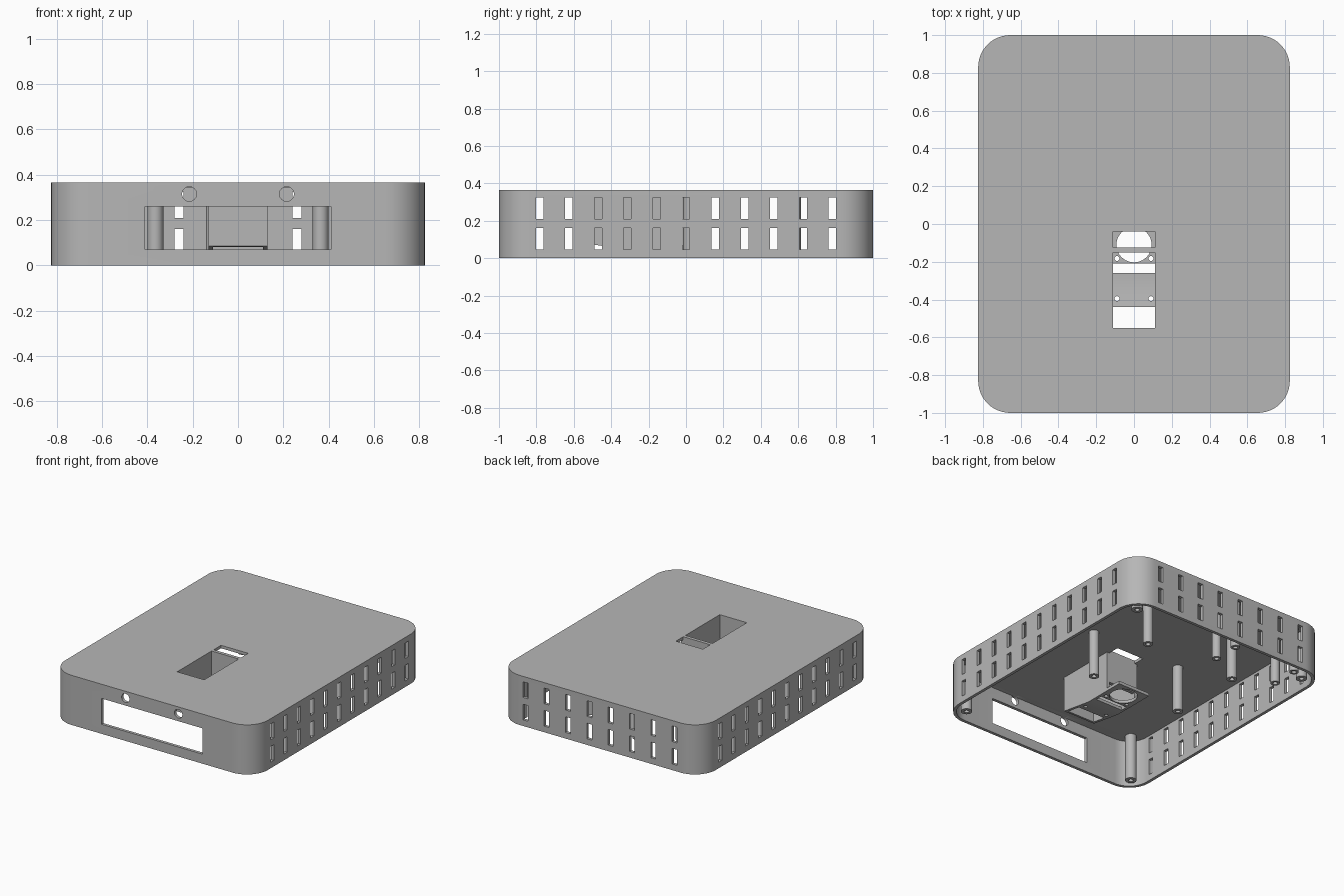
import bpy, bmesh, math
from mathutils import Matrix, Vector

if "Cube" in bpy.data.objects:
    bpy.data.objects.remove(bpy.data.objects["Cube"])

grey = bpy.data.materials.new("plain grey")
grey.diffuse_color = (0.47, 0.47, 0.47, 1)
grey.use_nodes = True
grey.node_tree.nodes["Principled BSDF"].inputs["Base Color"].default_value = grey.diffuse_color

HX, HY, H, R, WALL = 0.825, 1.0, 0.365, 0.17, 0.022


def finish(name, bm, smooth=True):
    bmesh.ops.recalc_face_normals(bm, faces=bm.faces)
    me = bpy.data.meshes.new(name)
    bm.to_mesh(me)
    bm.free()
    me.materials.append(grey)
    ob = bpy.data.objects.new(name, me)
    bpy.context.collection.objects.link(ob)
    if smooth:
        shade(ob)
    return ob


def select(ob):
    bpy.ops.object.select_all(action='DESELECT')
    ob.select_set(True)
    bpy.context.view_layer.objects.active = ob


def shade(ob):
    select(ob)
    bpy.ops.object.shade_smooth_by_angle(angle=math.radians(30))


def prism(bm, points, offset):
    """Extrude a closed loop of 3D points along an offset."""
    f = bm.faces.new([bm.verts.new(p) for p in points])
    ext = bmesh.ops.extrude_face_region(bm, geom=[f])
    bmesh.ops.translate(bm, vec=offset,
                        verts=[v for v in ext["geom"] if isinstance(v, bmesh.types.BMVert)])


def box(bm, x0, x1, y0, y1, z0, z1):
    m = Matrix.Translation(((x0 + x1) / 2, (y0 + y1) / 2, (z0 + z1) / 2))
    bmesh.ops.create_cube(bm, size=1, matrix=m @ Matrix.Diagonal((x1 - x0, y1 - y0, z1 - z0, 1)))


def cylinder(bm, centre, r, depth, axis='Z', n=32):
    rot = Matrix.Rotation(math.pi / 2, 4, 'X') if axis == 'Y' else Matrix.Identity(4)
    bmesh.ops.create_cone(bm, cap_ends=True, segments=n, radius1=r, radius2=r,
                          depth=depth, matrix=Matrix.Translation(centre) @ rot)


def rounded(hx, hy, r, z, n=12):
    pts = []
    for k, (sx, sy) in enumerate([(1, 1), (-1, 1), (-1, -1), (1, -1)]):
        for i in range(n + 1):
            a = math.pi / 2 * (k + i / n)
            pts.append((sx * (hx - r) + r * math.cos(a), sy * (hy - r) + r * math.sin(a), z))
    return pts


def cut(ob, bm):
    cutter = finish("cutter", bm, False)
    cutter.hide_render = True
    mod = ob.modifiers.new("cut", 'BOOLEAN')
    mod.operation, mod.solver, mod.object = 'DIFFERENCE', 'EXACT', cutter
    select(ob)
    bpy.ops.object.modifier_apply(modifier=mod.name)
    bpy.data.objects.remove(cutter)


# Case: rounded lid, open underneath
bm = bmesh.new()
prism(bm, rounded(HX, HY, R, 0), (0, 0, H))
case = finish("case_shell", bm, False)
bm = bmesh.new()
prism(bm, rounded(HX - WALL, HY - WALL, R - WALL, -0.1), (0, 0, H - WALL + 0.1))
cut(case, bm)

# Openings: vent slots, front window, front holes, top pocket mouth
bm = bmesh.new()
for z0 in (0.045, 0.21):
    for s in (-1, 1):
        for i in range(11):
            y = (i - 5) * 0.1565
            xs = sorted((s * (HX - 0.05), s * (HX + 0.05)))
            box(bm, *xs, y - 0.02, y + 0.02, z0, z0 + 0.115)
    for i in range(8):
        x = (i - 3.5) * 0.1735
        box(bm, x - 0.02, x + 0.02, HY - 0.05, HY + 0.05, z0, z0 + 0.115)
box(bm, -0.41, 0.41, -HY - 0.05, -HY + 0.05, 0.07, 0.26)
for s in (-1, 1):
    cylinder(bm, (s * 0.215, -HY, 0.315), 0.032, 0.1, 'Y')
box(bm, -0.11, 0.11, -0.55, -0.15, 0.3, 0.4)
box(bm, -0.11, 0.11, -0.125, -0.04, 0.3, 0.4)
cut(case, bm)
shade(case)


# Hollow screw posts hanging from the lid
def post(name, x, y, z0, r, bore=0.016, n=24):
    bm = bmesh.new()
    rings = []
    for rad, z in ((r, H - 0.01), (r, z0), (bore, z0), (bore, z0 + 0.12)):
        rings.append([bm.verts.new((x + rad * math.cos(2 * math.pi * i / n),
                                    y + rad * math.sin(2 * math.pi * i / n), z)) for i in range(n)])
    for a, b in zip(rings, rings[1:]):
        for i in range(n):
            j = (i + 1) % n
            bm.faces.new((a[i], a[j], b[j], b[i]))
    bm.faces.new(rings[0])
    bm.faces.new(rings[-1])
    finish(name, bm)


for x in (-0.715, 0.715):
    for y in (-0.885, 0.885):
        post("corner_post", x, y, 0.005, 0.038)
for x in (-0.365, 0.365):
    for y in (0.02, 0.58):
        post("board_post", x, y, 0.005, 0.035)
for x in (-0.62, -0.11):
    for y in (0.725, 0.92):
        post("small_post", x, y, 0.005, 0.031)

# Pocket walls below the top opening
for s in (-1, 1):
    bm = bmesh.new()
    side = [(-0.57, 0.35), (-0.57, 0.085), (-0.32, 0.045), (-0.125, 0.045), (-0.125, 0.35)]
    prism(bm, [(s * 0.11, y, z) for y, z in side], (s * 0.02, 0, 0))
    finish("pocket_side", bm)
bm = bmesh.new()
box(bm, -0.13, 0.13, -0.57, -0.55, 0.085, 0.35)
finish("pocket_front", bm)
bm = bmesh.new()
box(bm, -0.13, 0.13, -0.15, -0.125, 0.12, H)
finish("pocket_back", bm)

# Pocket floor: sloping in front, flat behind, with gaps, lens hole and screw holes
bm = bmesh.new()
floor = [(-0.57, 0.085), (-0.32, 0.045), (0, 0.045), (0, 0.067), (-0.32, 0.067), (-0.57, 0.107)]
prism(bm, [(-0.13, y, z) for y, z in floor], (0.26, 0, 0))
plate = finish("pocket_floor", bm, False)
bm = bmesh.new()
box(bm, -0.11, 0.11, -0.55, -0.44, 0, 0.2)
box(bm, -0.11, 0.11, -0.26, -0.21, 0, 0.2)
cylinder(bm, (0, -0.11, 0.1), 0.093, 0.2, n=48)
for x in (-0.09, 0.09):
    for y in (-0.395, -0.183):
        cylinder(bm, (x, y, 0.1), 0.013, 0.2, n=20)
cut(plate, bm)
shade(plate)
